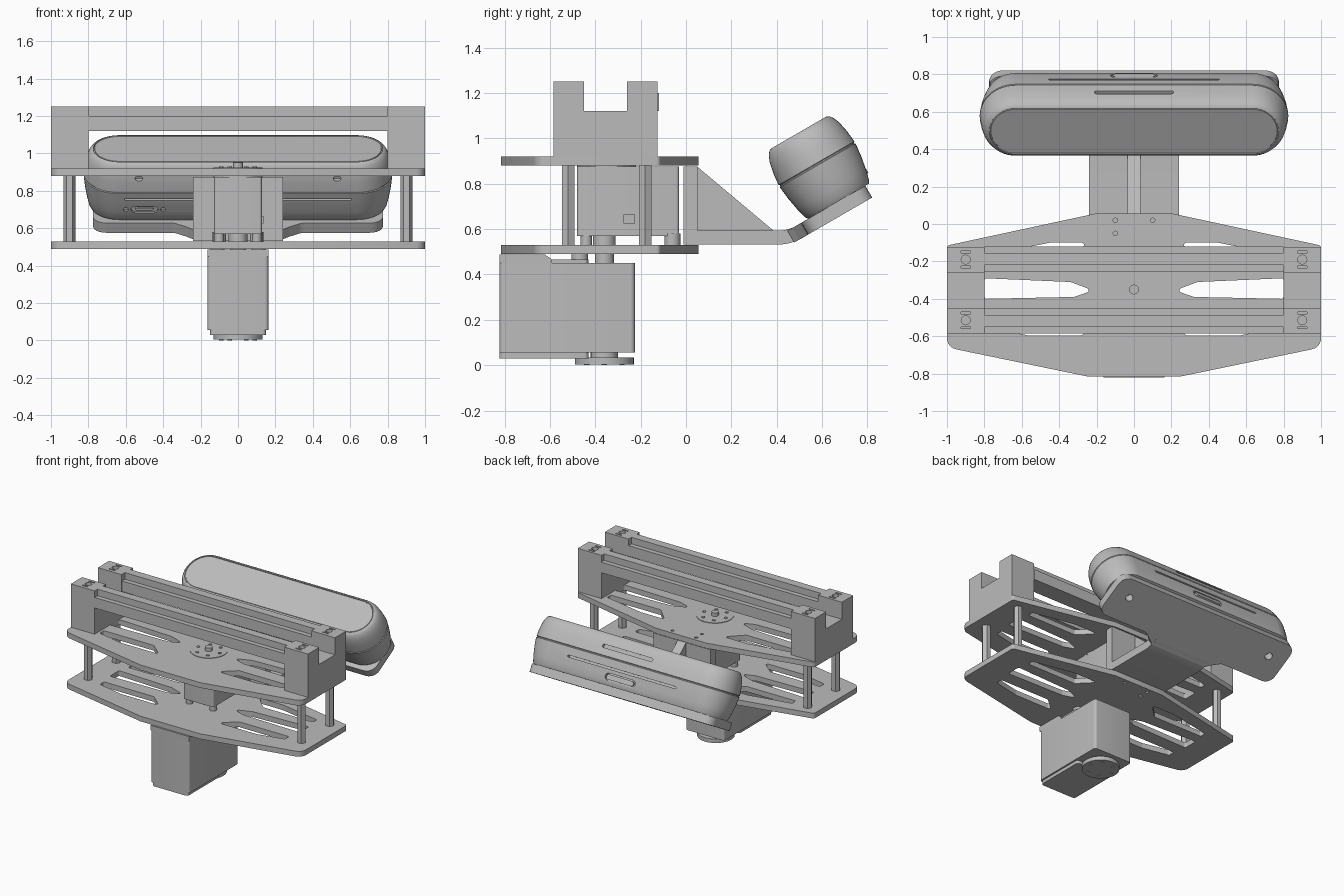
import bpy, bmesh, math
from mathutils import Matrix, Vector

cube = bpy.data.objects.get("Cube")
if cube:
    bpy.data.objects.remove(cube)

GREY = (0.5, 0.5, 0.5, 1)
grey = bpy.data.materials.new("plain grey")
grey.use_nodes = True
grey.diffuse_color = GREY
grey.node_tree.nodes["Principled BSDF"].inputs["Base Color"].default_value = GREY

made = []
FLAT = Matrix.Identity(4)
# Local x, y, z become world y, z, x: side profiles extruded across the width
SIDE = Matrix(((0, 0, 1, 0), (1, 0, 0, 0), (0, 1, 0, 0), (0, 0, 0, 1)))
# Frame of the tilted sensor: y runs up the slope, z is its facing direction
TILT = Matrix.Translation((0, 0.672, 0.7226)) @ Matrix.Rotation(math.radians(30), 4, 'X')


def finish(name, bm):
    bmesh.ops.recalc_face_normals(bm, faces=bm.faces)
    mesh = bpy.data.meshes.new(name)
    bm.to_mesh(mesh)
    bm.free()
    mesh.materials.append(grey)
    obj = bpy.data.objects.new(name, mesh)
    bpy.context.scene.collection.objects.link(obj)
    made.append(obj)
    return obj


def loft(name, rings, frame=FLAT):
    """Skin a list of equal-length rings and cap both ends."""
    bm = bmesh.new()
    loops = [[bm.verts.new(frame @ Vector(p)) for p in ring] for ring in rings]
    for a, b in zip(loops, loops[1:]):
        for i in range(len(a)):
            j = (i + 1) % len(a)
            bm.faces.new((a[i], a[j], b[j], b[i]))
    bm.faces.new(loops[0])
    bm.faces.new(loops[-1])
    return finish(name, bm)


def prism(name, pts, lo, hi, frame=FLAT):
    return loft(name, [[(p[0], p[1], h) for p in pts] for h in (lo, hi)], frame)


def rounded(pts, r=0.0, steps=6):
    """Round polygon corners; a third value on a point overrides the radius."""
    out = []
    for i, q in enumerate(pts):
        rad = q[2] if len(q) > 2 else r
        p = Vector(q[:2])
        if rad <= 0:
            out.append(p)
            continue
        a = (Vector(pts[i - 1][:2]) - p).normalized()
        b = (Vector(pts[(i + 1) % len(pts)][:2]) - p).normalized()
        half = a.angle(b) / 2
        c = p + (a + b).normalized() * rad / math.sin(half)
        t = rad / math.tan(half)
        s, e = p + a * t - c, p + b * t - c
        a0 = math.atan2(s.y, s.x)
        turn = (math.atan2(e.y, e.x) - a0 + math.pi) % math.tau - math.pi
        for k in range(steps + 1):
            w = a0 + turn * k / steps
            out.append(c + Vector((math.cos(w), math.sin(w))) * rad)
    return out


def mirrored(half):
    return half + [(-p[0],) + tuple(p[1:]) for p in reversed(half)]


def rect(x0, x1, y0, y1, r=0.0):
    return rounded([(x0, y0), (x1, y0), (x1, y1), (x0, y1)], r)


def stadium(length, r, n=16):
    """Pill outline: half length of the straight part and end radius."""
    return [((length if k <= n else -length) + r * math.cos(w), r * math.sin(w))
            for k in range(2 * n + 2)
            for w in [math.pi * ((k if k <= n else k - 1) / n - 0.5)]]


def cyl(name, x, y, r, lo, hi, frame=FLAT, n=32):
    pts = [(x + r * math.cos(math.tau * k / n), y + r * math.sin(math.tau * k / n)) for k in range(n)]
    return prism(name, pts, lo, hi, frame)


def cut(obj, cutters):
    for c in cutters:
        m = obj.modifiers.new("cut", 'BOOLEAN')
        m.operation, m.solver, m.object = 'DIFFERENCE', 'EXACT', c
    dg = bpy.context.evaluated_depsgraph_get()
    mesh = bpy.data.meshes.new_from_object(obj.evaluated_get(dg))
    obj.modifiers.clear()
    obj.data = mesh
    for c in cutters:
        made.remove(c)
        bpy.data.objects.remove(c)


# Two deck plates with lightening slots
outline = rounded(mirrored([(0.25, -0.815), (1, -0.66, 0.06), (1, -0.115, 0.02), (0.21, 0.055)]))
slots = [
    [(0.22, -0.355), (0.34, -0.31), (0.8, -0.29), (0.8, -0.40), (0.32, -0.39)],
    [(0.25, -0.595), (0.57, -0.595), (0.78, -0.55), (0.78, -0.50), (0.36, -0.50)],
    [(0.25, -0.10), (0.45, -0.10), (0.78, -0.165), (0.78, -0.21), (0.36, -0.21)],
]
for name, z in (("lower_deck", 0.49), ("upper_deck", 0.88)):
    deck = prism(name, outline, z, z + 0.04)
    tools = [prism("cutter", rounded([(s * x, y) for x, y in slot], 0.012), z - 0.1, z + 0.1)
             for slot in slots for s in (1, -1)]
    tools += [cyl("cutter", x, y, 0.012, z - 0.1, z + 0.1, n=12)
              for x, y in ((-0.1, 0.02), (0.1, 0.02), (-0.1, -0.05), (-0.7, -0.515), (0.7, -0.19))]
    cut(deck, tools)

# Standoffs between the decks
for s, side in ((1, "left"), (-1, "right")):
    for y, end in ((-0.52, "front"), (-0.18, "back")):
        cyl(f"standoff_{end}_{side}", s * 0.9, y, 0.032, 0.53, 0.88, n=6)

# Top frame: notched end blocks joined by two ridged rails
block = [(-0.585, 0.92), (-0.125, 0.92), (-0.125, 1.25), (-0.26, 1.25),
         (-0.26, 1.12), (-0.45, 1.12), (-0.45, 1.25), (-0.585, 1.25)]
for side, lo, hi in (("left", 0.8, 1), ("right", -1, -0.8)):
    b = prism("end_block_" + side, block, lo, hi, SIDE)
    mid = (lo + hi) / 2
    cut(b, [cyl("cutter", mid, y, 0.024, 1.22, 1.3, n=16) for y in (-0.515, -0.19)]
        + [prism("cutter", rect(mid - 0.025, mid + 0.025, y - 0.005, y + 0.005), 1.22, 1.3)
           for y in (-0.555, -0.475, -0.23, -0.15)])
for name, y in (("front_rail", -0.5175), ("back_rail", -0.1875)):
    prism(name, [(y - 0.0675, 1.12), (y + 0.0675, 1.12), (y + 0.0675, 1.20), (y + 0.032, 1.20),
                 (y + 0.032, 1.25), (y - 0.032, 1.25), (y - 0.032, 1.20), (y - 0.0675, 1.20)],
          -0.8, 0.8, SIDE)


# Round output horn with a ring of screws
def horn(name, y, lo, hi, screw_lo, screw_hi):
    cyl(name, 0, y, 0.13, lo, hi, n=48)
    for k in range(6):
        w = math.tau * k / 6
        cyl(name + "_screw", 0.09 * math.cos(w), y + 0.09 * math.sin(w), 0.012, screw_lo, screw_hi, n=12)


# Upper motor between the decks
prism("upper_motor", rect(-0.128, 0.128, -0.48, -0.03, 0.015), 0.57, 0.875)
horn("upper_horn", -0.35, 0.87, 0.924, 0.92, 0.929)
cyl("upper_horn_bolt", 0, -0.35, 0.026, 0.92, 0.95)
cyl("upper_motor_shaft", 0, -0.36, 0.05, 0.52, 0.58)
for x in (-0.1, 0.1):
    cyl("upper_motor_spacer", x, -0.06, 0.035, 0.52, 0.58)
    cyl("upper_motor_spacer", x, -0.44, 0.025, 0.52, 0.58)
prism("upper_motor_port", rect(-0.275, -0.225, 0.625, 0.665), 0.12, 0.135, SIDE)

# Lower motor hanging under the decks
prism("lower_motor", rect(-0.163, 0.163, -0.822, -0.225, 0.02), 0.055, 0.45)
prism("lower_motor_cap", rect(-0.155, 0.155, -0.815, -0.43, 0.02), 0.44, 0.466)
prism("lower_motor_flange", rounded([(-0.822, 0.45), (-0.59, 0.45), (-0.59, 0.465), (-0.62, 0.487),
                                    (-0.822, 0.487)]), -0.163, 0.163, SIDE)
prism("lower_motor_cover", rect(-0.15, 0.15, -0.822, -0.43, 0.02), 0.03, 0.06)
cyl("lower_motor_shaft", 0, -0.36, 0.06, 0.02, 0.07)
cyl("lower_motor_top_shaft", 0, -0.36, 0.042, 0.44, 0.5)
horn("lower_horn", -0.36, 0.004, 0.034, 0, 0.02)
for x in (-0.11, 0.11):
    cyl("lower_motor_spacer", x, -0.468, 0.037, 0.44, 0.5)

# Bent bracket with a back wall and centre rib
prism("bracket_floor", rounded([(0, 0.532), (0.467, 0.532, 0.22), (0.543, 0.579), (0.513, 0.631),
                                (0.451, 0.593, 0.16), (0, 0.593)]), -0.24, 0.24, SIDE)
prism("bracket_wall", rect(-0.01, 0.05, 0.532, 0.875), -0.24, 0.24, SIDE)
prism("bracket_rib", [(0.04, 0.59), (0.39, 0.59), (0.05, 0.875), (0.04, 0.875)], -0.035, 0.035, SIDE)

# Tilted mounting plate
plate = prism("sensor_plate", rounded(mirrored([(0.24, -0.26), (0.27, -0.235, 0.01), (0.34, -0.19, 0.06),
                                               (0.775, -0.19, 0.07), (0.775, 0.137, 0.07)])),
              -0.06, 0, TILT)
cut(plate, [cyl("cutter", x, 0, 0.027, -0.1, 0.1, TILT) for x in (-0.63, 0.63)])

# Pill-shaped sensor body: height and end radius up the facing axis
profile = [(0, 0.155), (0.015, 0.164), (0.06, 0.175), (0.12, 0.186), (0.183, 0.193), (0.186, 0.188),
           (0.191, 0.188), (0.194, 0.193), (0.25, 0.187), (0.3, 0.177), (0.33, 0.164), (0.345, 0.152),
           (0.35, 0.142), (0.344, 0.140), (0.344, 0.135), (0.348, 0.133)]
body = loft("sensor_body", [[(x, y, h) for x, y in stadium(0.632, r, 24)] for h, r in profile], TILT)


def on_side(x, s, h):
    """Frame on the long side s of the sensor, facing outward."""
    return TILT @ Matrix.Translation((x, s * 0.18, h)) @ Matrix.Rotation(-s * math.pi / 2, 4, 'X')


# Recessed slits, port and buttons: x, side, height, half length, radius
marks = [(0, 1, 0.257, 0.2, 0.012), (0, 1, 0.12, 0.45, 0.007), (0, 1, 0.06, 0.1, 0.026),
         (-0.4, -1, 0.144, 0.2, 0.007), (0.4, -1, 0.144, 0.2, 0.007), (-0.5, -1, 0.076, 0.05, 0.022),
         (-0.6, -1, 0.076, 0.002, 0.012), (-0.4, -1, 0.076, 0.002, 0.012),
         (-0.53, -1, 0.27, 0.008, 0.012), (0.53, -1, 0.27, 0.008, 0.012)]
cut(body, [prism("cutter", stadium(l, r, 8), -0.018, 0.06, on_side(x, s, h)) for x, s, h, l, r in marks])
prism("sensor_port_tongue", stadium(0.04, 0.008, 8), -0.03, -0.003, on_side(-0.5, -1, 0.076))
prism("sensor_back_button", stadium(0.095, 0.018, 8), -0.03, -0.003, on_side(0, 1, 0.06))

# Smooth the curved parts and keep the edges sharp
bpy.ops.object.select_all(action='DESELECT')
for obj in made:
    obj.select_set(True)
bpy.context.view_layer.objects.active = made[0]
bpy.ops.object.shade_smooth_by_angle(angle=math.radians(30))
